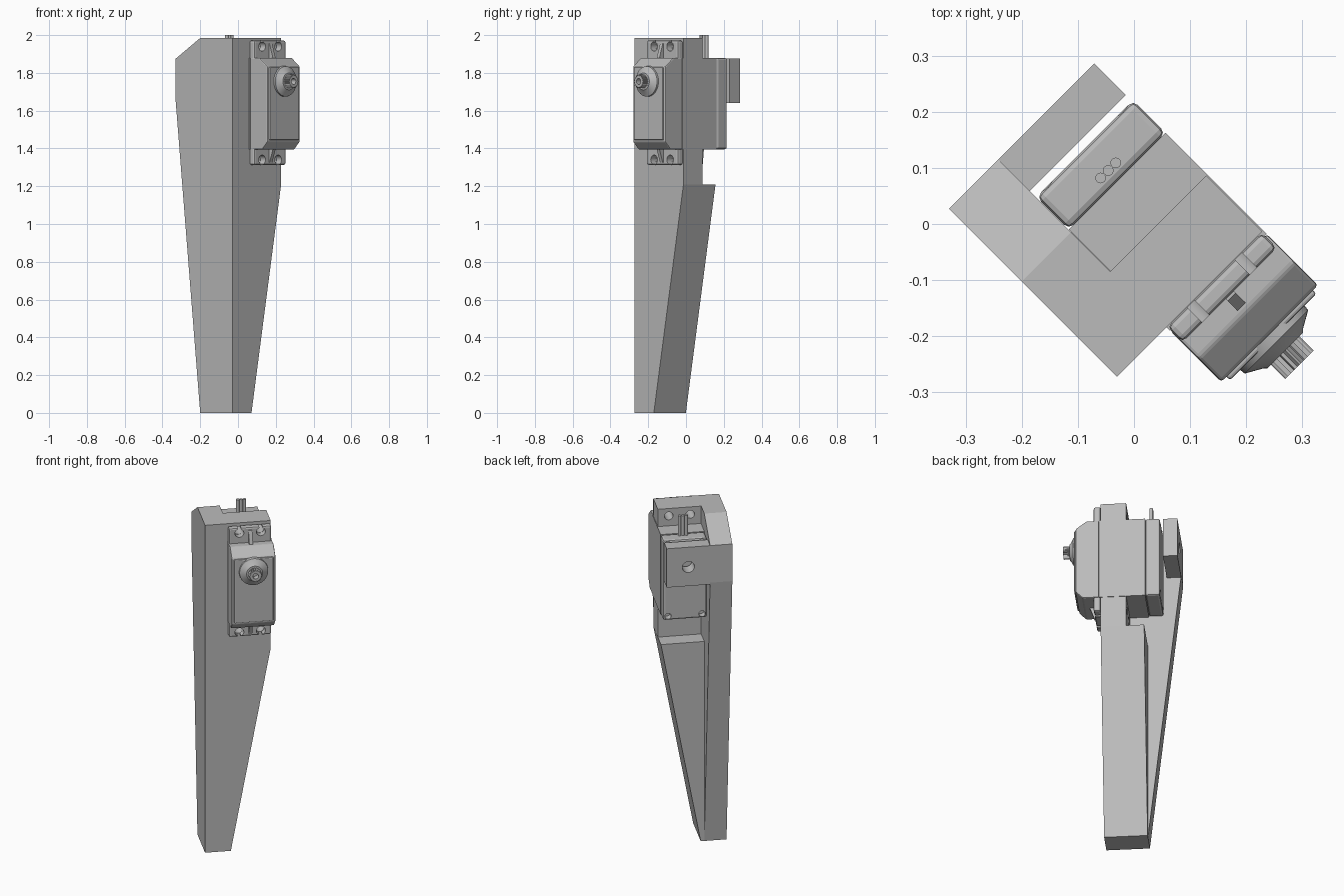
import bpy, bmesh, math
from mathutils import Vector

if "Cube" in bpy.data.objects:
    bpy.data.objects.remove(bpy.data.objects["Cube"])

# Local frame: x = servo shaft direction, y = bracket width; everything is turned -45 deg
TURN = math.radians(-45)
grey = bpy.data.materials.new("plain grey")
grey.diffuse_color = (0.5, 0.5, 0.5, 1)
grey.use_nodes = True
grey.node_tree.nodes["Principled BSDF"].inputs["Base Color"].default_value = grey.diffuse_color
SV, SZ = 0.031, 1.755            # shaft axis
HOLES = [(SV + s * 0.06, z) for s in (-1, 1) for z in (1.34, 1.94)]


def finish(name, bm, bevel=0, smooth=False):
    bmesh.ops.recalc_face_normals(bm, faces=bm.faces)
    me = bpy.data.meshes.new(name)
    bm.to_mesh(me)
    bm.free()
    me.materials.append(grey)
    ob = bpy.data.objects.new(name, me)
    bpy.context.collection.objects.link(ob)
    ob.rotation_euler.z = TURN
    bpy.ops.object.select_all(action='DESELECT')
    bpy.context.view_layer.objects.active = ob
    ob.select_set(True)
    if bevel:
        m = ob.modifiers.new("bevel", 'BEVEL')
        m.width, m.segments, m.limit_method = bevel, 2, 'ANGLE'
        bpy.ops.object.modifier_apply(modifier="bevel")
    if smooth:
        bpy.ops.object.shade_smooth_by_angle(angle=math.radians(30))
    return ob


def prism(name, pts, axis, a, b, bevel=0, smooth=False):
    """Extrude a 2D outline along x (points y,z) or along y (points x,z)."""
    bm = bmesh.new()
    put = (lambda p, t: (t, p[0], p[1])) if axis == 'x' else (lambda p, t: (p[0], t, p[1]))
    lo = [bm.verts.new(put(p, a)) for p in pts]
    hi = [bm.verts.new(put(p, b)) for p in pts]
    bm.faces.new(lo)
    bm.faces.new(hi[::-1])
    for i in range(len(pts)):
        j = (i + 1) % len(pts)
        bm.faces.new((lo[i], lo[j], hi[j], hi[i]))
    return finish(name, bm, bevel, smooth)


def box(name, x, y, z, bevel=0):
    return prism(name, [(y[0], z[0]), (y[1], z[0]), (y[1], z[1]), (y[0], z[1])], 'x', *x, bevel)


def lathe(name, y, z, rings, n=32):
    """Solid of revolution along x; rings are (x, radius)."""
    bm = bmesh.new()
    loops = [[bm.verts.new((x, y + r * math.cos(2 * math.pi * i / n),
                            z + r * math.sin(2 * math.pi * i / n))) for i in range(n)]
             for x, r in rings]
    for A, B in zip(loops, loops[1:]):
        for i in range(n):
            j = (i + 1) % n
            bm.faces.new((A[i], A[j], B[j], B[i]))
    bm.faces.new(loops[0])
    bm.faces.new(loops[-1])
    return finish(name, bm, smooth=True)


def cut(ob, cutters):
    bpy.context.view_layer.update()
    for c in cutters:
        m = ob.modifiers.new("cut", 'BOOLEAN')
        m.operation, m.object, m.solver = 'DIFFERENCE', c, 'EXACT'
        bpy.context.view_layer.objects.active = ob
        bpy.ops.object.modifier_apply(modifier="cut")
        bpy.data.objects.remove(c)


def drills(x0, x1, r, spots):
    return [lathe("cutter", y, z, [(x0, r), (x1, r)], 20) for y, z in spots]


# Bracket: side plate, tapered column, servo mounting plate, rear pivot arm
prism("side_plate", [(0.171, 0), (-0.069, 0), (-0.2525, 1.65), (-0.2525, 1.875),
                     (-0.069, 1.985), (0.171, 1.985)], 'y', -0.214, -0.09)
prism("tapered_column", [(-0.09, 0), (-0.07, 0), (0.152, 1.21), (-0.09, 1.21)],
      'x', -0.069, 0.171)
plate = box("mounting_plate", (0.03, 0.171), (-0.09, 0.152), (1.21, 1.985))
cut(plate, drills(0.0, 0.2, 0.024, HOLES))
arm = box("pivot_arm", (-0.2525, -0.173), (-0.09, 0.152), (1.64, 1.875))
cut(arm, drills(-0.3, -0.1, 0.034, [(SV, SZ)]))

# Servo case: middle, rear cap with screw recesses, gear cover
VY = (-0.089, 0.155)
box("servo_middle", (-0.075, 0.18), VY, (1.395, 1.88))
cap = box("servo_rear_cap", (-0.157, -0.075), VY, (1.395, 1.88), 0.012)
corners = [(y, z) for y in (VY[0] + 0.027, VY[1] - 0.027) for z in (1.42, 1.855)]
cut(cap, drills(-0.2, -0.115, 0.018, corners))
prism("servo_gear_cover", [(0.18, 1.395), (0.18, 1.88), (0.25, 1.88), (0.309, 1.835),
                           (0.309, 1.435), (0.27, 1.395)], 'y', *VY, 0.006)
box("servo_face_plate", (0.30, 0.318), (-0.076, 0.142), (1.445, 1.83), 0.005)

# Mounting flange with slotted screw holes and stiffening ribs
flange = box("servo_flange", (0.1715, 0.21), (-0.088, 0.15), (1.312, 1.972), 0.01)
cut(flange, drills(0.1, 0.3, 0.025, HOLES))
cut(flange, [box("cutter", (0.1, 0.3), (y - 0.009, y + 0.009),
                 (z, z + 0.1) if z > 1.6 else (z - 0.1, z)) for y, z in HOLES])
for name, z0, z1 in (("upper_rib", 1.88, 1.955), ("lower_rib", 1.395, 1.325)):
    prism(name, [(0.205, z0), (0.24, z0), (0.215, z1), (0.205, z1)], 'y', SV - 0.01, SV + 0.01)

# Output shaft: boss, splined shaft with screw hole
lathe("shaft_boss", SV, SZ, [(0.31, 0.082), (0.328, 0.08), (0.345, 0.05), (0.35, 0.045)])
teeth = 20
spline = [(SV + r * math.cos(math.pi * i / teeth), SZ + r * math.sin(math.pi * i / teeth))
          for i in range(2 * teeth) for r in ((0.036, 0.03)[i % 2],)]
shaft = prism("splined_shaft", spline, 'x', 0.345, 0.386)
cut(shaft, drills(0.352, 0.42, 0.016, [(SV, SZ)]))

# Three cable wires leaving the top of the rear cap
for i in (-1, 0, 1):
    bm = bmesh.new()
    bmesh.ops.create_cone(bm, cap_ends=True, segments=16, radius1=0.0095, radius2=0.0095, depth=0.13)
    bmesh.ops.translate(bm, verts=bm.verts, vec=Vector((-0.1, 0.035 + i * 0.019, 1.935)))
    finish("cable_wire", bm, smooth=True)
